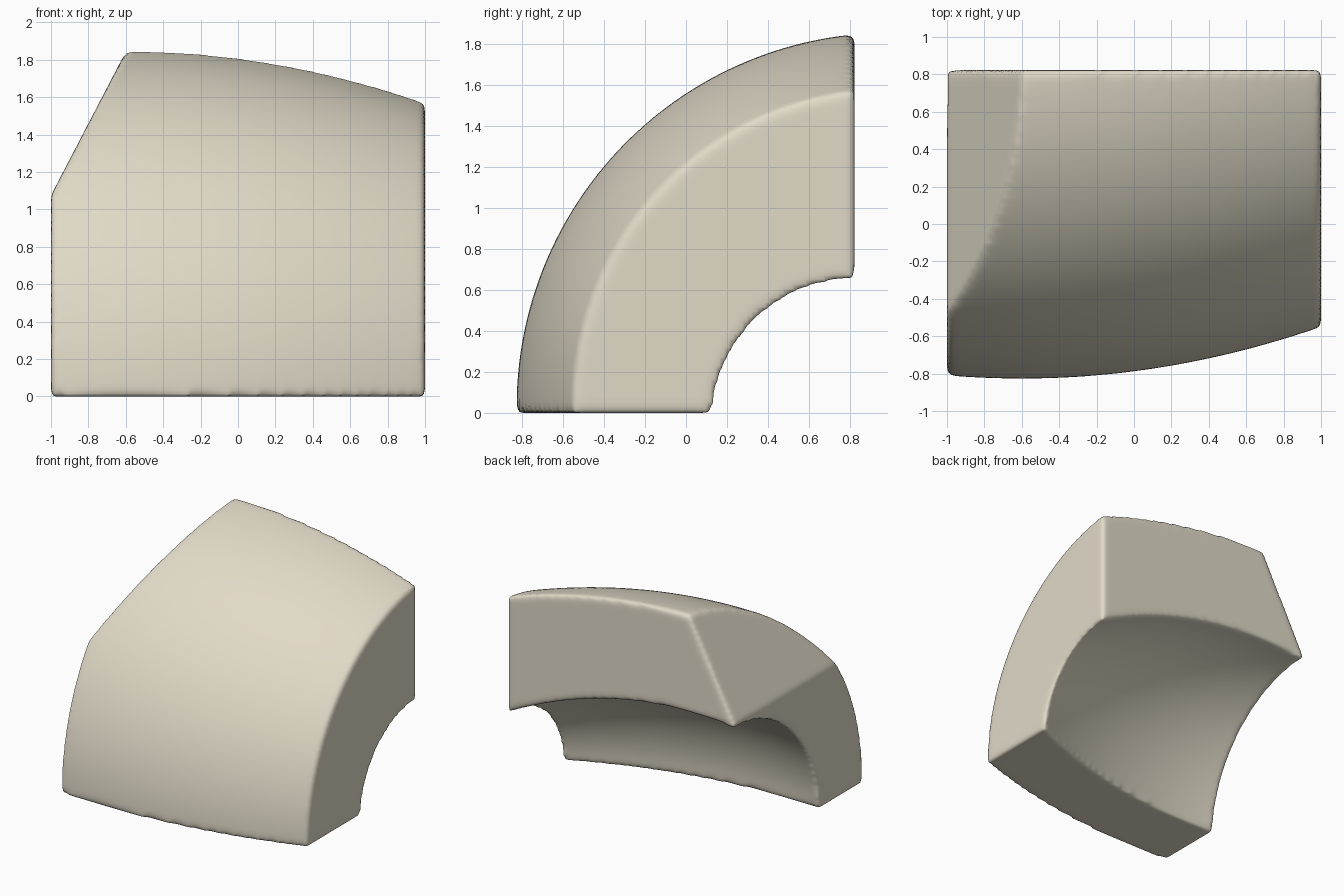
import bpy, bmesh, math
from mathutils import Vector

if "Cube" in bpy.data.objects:
    bpy.data.objects.remove(bpy.data.objects["Cube"])

NX, NA = 32, 56          # steps across the width and around the arc


def outer(x):            # outer radius, bulging towards the left
    return 1.827 - 0.108 * (x + 0.6) ** 2


def inner_y(x):          # inner hollow, depth radius
    return 1.08 - 0.136 * (x + 0.7) ** 2


def inner_z(x):          # inner hollow, height radius (more strongly domed)
    return 1.12 - 0.162 * (x + 0.62) ** 2


def arc_point(x, cy, cz, ry, rz, t):
    a = math.radians(-6 + 102 * t)
    return Vector((x, cy - ry * math.cos(a), cz + rz * math.sin(a)))


# Curved block: two domed sweeps joined into a closed solid
bm = bmesh.new()
rings = []
for i in range(NX + 1):
    x = -1 + 2 * i / NX
    ro = outer(x)
    pts = [arc_point(x, 1.0, 0.03, ro, ro, j / NA) for j in range(NA + 1)]
    pts += [arc_point(x, 0.82, -0.05, inner_y(x), inner_z(x), 1 - j / NA)
            for j in range(NA + 1)]
    rings.append([bm.verts.new(p) for p in pts])
n = len(rings[0])
for a, b in zip(rings, rings[1:]):
    for j in range(n):
        k = (j + 1) % n
        bm.faces.new((a[j], a[k], b[k], b[j]))
# Side walls, as strips between outer and inner arcs
for ring in (rings[0], rings[-1]):
    for j in range(NA):
        bm.faces.new((ring[j], ring[j + 1], ring[n - 2 - j], ring[n - 1 - j]))
bmesh.ops.recalc_face_normals(bm, faces=bm.faces[:])

# Flat cuts: base, back and slanted upper left shoulder
slant = Vector((-0.73, 0, 0.38)).normalized()
for co, no in (((0, 0, 0), (0, 0, -1)),
               ((0, 0.823, 0), (0, 1, 0)),
               ((-1, 0, 1.075), slant)):
    res = bmesh.ops.bisect_plane(bm, geom=bm.verts[:] + bm.edges[:] + bm.faces[:],
                                 plane_co=co, plane_no=no, clear_outer=True)
    rim = [e for e in res["geom_cut"] if isinstance(e, bmesh.types.BMEdge) and e.is_boundary]
    bmesh.ops.triangle_fill(bm, edges=rim, use_beauty=True)
bmesh.ops.remove_doubles(bm, verts=bm.verts[:], dist=0.0005)
bmesh.ops.recalc_face_normals(bm, faces=bm.faces[:])
mesh = bpy.data.meshes.new("curved_block")
bm.to_mesh(mesh)
bm.free()
block = bpy.data.objects.new("curved_block", mesh)
bpy.context.collection.objects.link(block)

# Even surface with softly worn edges
remesh = block.modifiers.new("even_surface", 'REMESH')
remesh.mode = 'VOXEL'
remesh.voxel_size = 0.022
remesh.use_smooth_shade = True
soft = block.modifiers.new("worn_edges", 'SMOOTH')
soft.factor = 0.5
soft.iterations = 8

stone = bpy.data.materials.new("warm_beige")
stone.diffuse_color = (0.75, 0.70, 0.575, 1)
stone.use_nodes = True
stone.node_tree.nodes["Principled BSDF"].inputs["Base Color"].default_value = stone.diffuse_color
mesh.materials.append(stone)
for p in mesh.polygons:
    p.use_smooth = True
